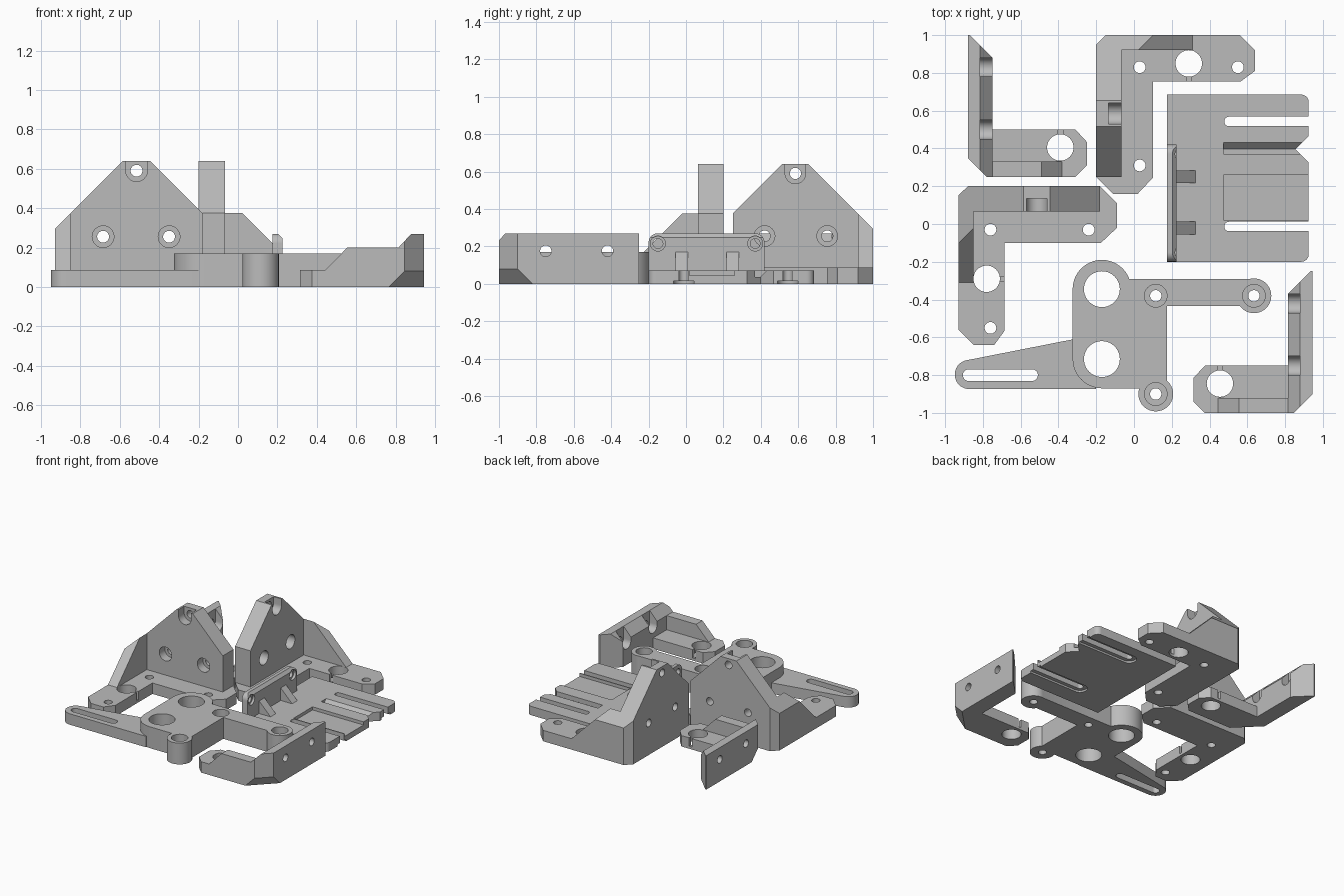
import bpy, bmesh, math
from mathutils import Matrix, Vector
from mathutils.geometry import convex_hull_2d

cube = bpy.data.objects.get("Cube")
if cube:
    bpy.data.objects.remove(cube, do_unlink=True)

grey = bpy.data.materials.new("plain grey")
grey.use_nodes = True
grey.diffuse_color = (0.5, 0.5, 0.5, 1)
grey.node_tree.nodes["Principled BSDF"].inputs["Base Color"].default_value = (0.5, 0.5, 0.5, 1)


def add_object(name, mesh):
    obj = bpy.data.objects.new(name, mesh)
    bpy.context.collection.objects.link(obj)
    return obj


def circle(u, v, r, n=40):
    return [(u + r * math.cos(2 * math.pi * i / n), v + r * math.sin(2 * math.pi * i / n))
            for i in range(n)]


def rect(u0, u1, v0, v1):
    return [(u0, v0), (u1, v0), (u1, v1), (u0, v1)]


def hull(pts):
    return [pts[i] for i in convex_hull_2d([Vector(p) for p in pts])]


def capsule(u0, v0, u1, v1, r):
    return hull(circle(u0, v0, r) + circle(u1, v1, r))


def prism(axis, pts, lo, hi, name="solid"):
    """Extrude a 2D outline along an axis from lo to hi."""
    place = {"x": lambda u, v, w: (w, u, v),
             "y": lambda u, v, w: (u, w, v),
             "z": lambda u, v, w: (u, v, w)}[axis]
    bm = bmesh.new()
    ends = [[bm.verts.new(place(u, v, w)) for u, v in pts] for w in (lo, hi)]
    bm.faces.new(ends[0])
    bm.faces.new(ends[1])
    for i in range(len(pts)):
        j = (i + 1) % len(pts)
        bm.faces.new((ends[0][i], ends[0][j], ends[1][j], ends[1][i]))
    bmesh.ops.recalc_face_normals(bm, faces=bm.faces)
    mesh = bpy.data.meshes.new(name)
    bm.to_mesh(mesh)
    bm.free()
    return add_object(name, mesh)


def combine(target, operation, others):
    for other in others:
        mod = target.modifiers.new("join", "BOOLEAN")
        mod.operation, mod.solver, mod.object = operation, "EXACT", other
        with bpy.context.temp_override(object=target, active_object=target):
            bpy.ops.object.modifier_apply(modifier=mod.name)
        bpy.data.objects.remove(other, do_unlink=True)


def slice_off(obj, point, normal):
    """Remove everything on the normal's side of a plane."""
    bm = bmesh.new()
    bm.from_mesh(obj.data)
    res = bmesh.ops.bisect_plane(bm, geom=bm.verts[:] + bm.edges[:] + bm.faces[:], dist=1e-5,
                                 plane_co=point, plane_no=Vector(normal).normalized(),
                                 clear_outer=True)
    edges = [e for e in res["geom_cut"] if isinstance(e, bmesh.types.BMEdge) and e.is_boundary]
    bmesh.ops.contextual_create(bm, geom=edges)
    bmesh.ops.recalc_face_normals(bm, faces=bm.faces)
    bm.to_mesh(obj.data)
    bm.free()


def mirrored(obj, name, rows):
    mesh = obj.data.copy()
    mesh.transform(Matrix(rows))
    mesh.flip_normals()
    return add_object(name, mesh)


BASE = 0.087

# Tall corner bracket: L base, pointed wall and sloped side rib
tall = prism("z", [(-.93, .2), (-.18, .2), (-.09, .11), (-.09, -.02), (-.175, -.1), (-.685, -.1),
                   (-.685, -.565), (-.74, -.64), (-.85, -.64), (-.93, -.56)],
             0, BASE, "tall_bracket_left")
wall = prism("y", [(-.93, 0), (-.18, 0), (-.18, .375), (-.445, .64), (-.585, .64), (-.93, .295)],
             .065, .2)
rib = prism("z", rect(-.93, -.85, -.4, .15), 0, .7)
slice_off(rib, (-.93, 0, .295), (-1, 0, 1))
slice_off(rib, (0, -.31, BASE), (0, -1, 1))
combine(tall, "UNION", [wall, rib])
slice_off(tall, (-.93, .15, 0), (-1, 1, 0))
cuts = [prism("z", circle(x, y, r), -.1, .3)
        for x, y, r in [(-.76, -.03, .031), (-.24, -.03, .031), (-.76, -.55, .031), (-.78, -.29, .07)]]
for x, z in [(-.685, .255), (-.35, .255), (-.515, .59)]:
    cuts += [prism("y", circle(x, z, .03), 0, .4), prism("y", circle(x, z, .055), .03, .135)]
cuts += [prism("y", rect(-.57, -.46, .59, .8), .03, .135),
         prism("z", rect(-.73, -.6, -.303, -.277), .02, .3)]
combine(tall, "DIFFERENCE", cuts)

# Low corner bracket: short L base, low wall with open screw seats, small rib
low = prism("z", [(-.88, .25), (-.31, .25), (-.25, .31), (-.25, .435), (-.31, .5), (-.88, .5)],
            0, BASE, "low_bracket_right")
wall = prism("y", [(-.88, 0), (-.75, 0), (-.75, .2), (-.815, .27), (-.88, .27)], .25, 1)
slice_off(wall, (-.87, 1, 0), (1, 1, 0))
rib = prism("y", [(-.85, 0), (-.38, 0), (-.38, BASE), (-.49, .2), (-.85, .2)], .25, .33)
combine(low, "UNION", [wall, rib])
slice_off(low, (-.88, .35, 0), (-1, -1, 0))
slice_off(low, (-.88, .35, .08), (-1, -1, -1))
cuts = [prism("z", circle(-.39, .405, .07), -.1, .4),
        prism("z", rect(-.403, -.377, .45, .6), .02, .3)]
for y in (.5, .83):
    cuts += [prism("x", circle(y, .175, .03), -1, -.6),
             prism("x", circle(y, .175, .05), -.815, -.7),
             prism("x", rect(y - .05, y + .05, .175, .4), -.815, -.7)]
combine(low, "DIFFERENCE", cuts)

# Mirrored partners of both brackets
tall_2 = mirrored(tall, "tall_bracket_back",
                  [(0, -1, 0, 0), (-1, 0, 0, .07), (0, 0, 1, 0), (0, 0, 0, 1)])
low_2 = mirrored(low, "low_bracket_front",
                 [(-1, 0, 0, .065), (0, 1, 0, -1.25), (0, 0, 1, 0), (0, 0, 0, 1)])

# Motor-style mounting plate: thick body, screw bosses, thin slotted arm
THICK = .17
plate = prism("z", capsule(-.17, -.345, -.17, -.715, .155), 0, THICK, "mounting_plate")
combine(plate, "UNION", [
    prism("z", rect(-.17, .175, -.87, -.29), 0, THICK),
    prism("z", rect(.1, .635, -.435, -.29), 0, THICK),
    prism("z", circle(.635, -.38, .092), 0, THICK),
    prism("z", circle(.115, -.9, .092), 0, THICK),
    prism("z", hull(circle(-.872, -.797, .077) + [(-.32, -.61), (-.2, -.61), (-.2, -.874)]), 0, BASE)])
cuts = [prism("z", circle(-.17, y, .095), -.1, .4) for y in (-.345, -.715)]
cuts.append(prism("z", capsule(-.875, -.8, -.54, -.8, .031), -.1, .3))
for x, y in [(.115, -.38), (.635, -.38), (.115, -.9)]:
    cuts += [prism("z", circle(x, y, .03), -.1, .4), prism("z", circle(x, y, .06), .11, .4)]
combine(plate, "DIFFERENCE", cuts)

# Slotted carriage: slab, upright tab wall and two gussets
carriage = prism("z", hull(circle(.885, .645, .04) + circle(.885, -.16, .04)
                           + [(.175, .685), (.175, -.2)]), 0, .07, "slotted_carriage")
wall = prism("x", hull(circle(-.15, .22, .05) + circle(.37, .22, .05) + [(-.2, .03), (.42, .03)]),
             .175, .225)
slice_off(wall, (.203, 0, .27), (1, 0, 1))
gussets = [prism("y", [(.2, .03), (.325, .03), (.325, .07), (.225, .17), (.2, .17)], y, y + .067)
           for y in (-.055, .217)]
combine(carriage, "UNION", [wall] + gussets)
cuts = [prism("x", rect(.02, .26, .045, .2), .475, 1),
        prism("x", [(.437, .075), (.397, .035), (.37, .035), (.37, .075)], .475, 1),
        prism("z", [(.855, .397), (.955, .297), (.955, .497)], -.1, .2)]
for y in (.543, -.013):
    cuts += [prism("z", capsule(.503, y, 1.1, y, .025), -.1, .2),
             prism("z", capsule(.503, y, 1.1, y, .055), -.1, .015)]
for y in (-.15, .37):
    cuts += [prism("x", circle(y, .215, .026), 0, .4), prism("x", circle(y, .215, .04), .205, .4)]
combine(carriage, "DIFFERENCE", cuts)

# Finish: one material, crisp edges with smooth bores
for obj in (tall, tall_2, low, low_2, plate, carriage):
    obj.data.materials.clear()
    obj.data.materials.append(grey)
    for poly in obj.data.polygons:
        poly.material_index = 0
    bpy.ops.object.select_all(action="DESELECT")
    obj.select_set(True)
    bpy.context.view_layer.objects.active = obj
    bpy.ops.object.shade_smooth_by_angle(angle=math.radians(25))
